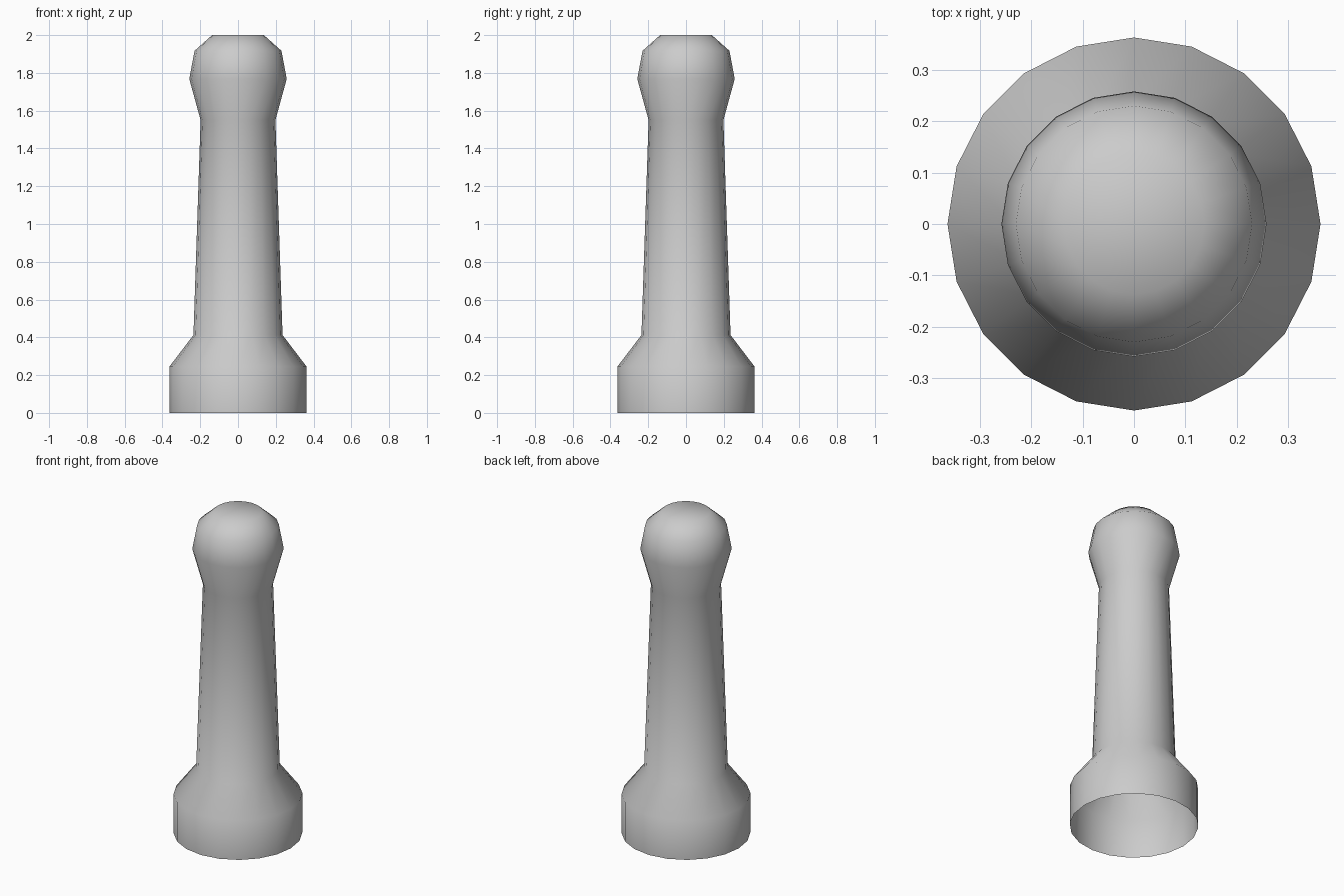
import bpy, bmesh, math

if "Cube" in bpy.data.objects:
    bpy.data.objects.remove(bpy.data.objects["Cube"])

SIDES = 20
# (radius, height) from the open foot to the rounded top
PROFILE = [(0.363, 0.0), (0.363, 0.245), (0.236, 0.412), (0.198, 1.55),
           (0.258, 1.768), (0.23, 1.917), (0.137, 2.0)]

grey = bpy.data.materials.new("plain_grey")
grey.diffuse_color = (0.6, 0.6, 0.6, 1)
grey.use_nodes = True
grey.node_tree.nodes["Principled BSDF"].inputs["Base Color"].default_value = grey.diffuse_color

# Turned post: rings joined by quads, underside left open
bm = bmesh.new()
rings = [[bm.verts.new((r * math.cos(2 * math.pi * i / SIDES),
                        r * math.sin(2 * math.pi * i / SIDES), z))
          for i in range(SIDES)] for r, z in PROFILE]
for low, high in zip(rings, rings[1:]):
    for i in range(SIDES):
        j = (i + 1) % SIDES
        bm.faces.new((low[i], low[j], high[j], high[i]))

# Flat top as a fan
centre = bm.verts.new((0, 0, PROFILE[-1][1]))
for i in range(SIDES):
    bm.faces.new((rings[-1][i], rings[-1][(i + 1) % SIDES], centre))

for face in bm.faces:
    face.smooth = True
mesh = bpy.data.meshes.new("post")
bm.to_mesh(mesh)
bm.free()
mesh.materials.append(grey)
bpy.context.collection.objects.link(bpy.data.objects.new("post", mesh))
